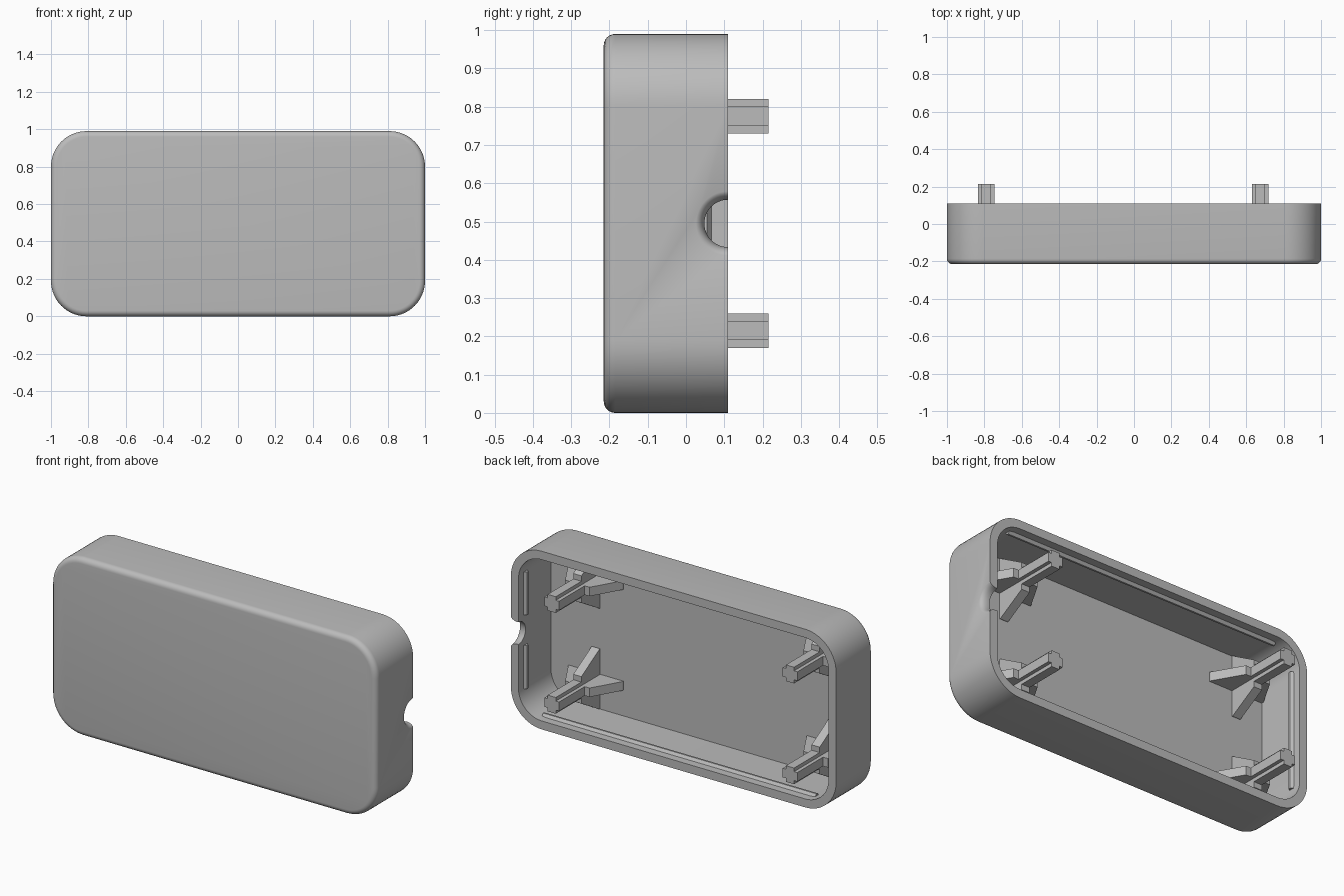
import bpy, bmesh, math

if "Cube" in bpy.data.objects:
    bpy.data.objects.remove(bpy.data.objects["Cube"])

grey = bpy.data.materials.new("plain grey")
grey.diffuse_color = (0.5, 0.5, 0.5, 1)
grey.use_nodes = True
grey.node_tree.nodes["Principled BSDF"].inputs["Base Color"].default_value = grey.diffuse_color

W, Z0, Z1 = 1.0, 0.0, 0.99          # half width, bottom, top
FRONT, RIM, FLOOR = -0.215, 0.11, -0.175
WALL, CORNER, FILLET = 0.047, 0.19, 0.03
MID = (Z0 + Z1) / 2


def finish(bm, name, angle=30):
    bmesh.ops.recalc_face_normals(bm, faces=bm.faces)
    me = bpy.data.meshes.new(name)
    bm.to_mesh(me)
    bm.free()
    me.materials.append(grey)
    ob = bpy.data.objects.new(name, me)
    bpy.context.collection.objects.link(ob)
    return ob


def select(ob):
    bpy.ops.object.select_all(action='DESELECT')
    ob.select_set(True)
    bpy.context.view_layer.objects.active = ob


def loft(bm, rings):
    """Skin point rings and cap both ends."""
    vs = [[bm.verts.new(p) for p in r] for r in rings]
    n = len(vs[0])
    for a, b in zip(vs, vs[1:]):
        for i in range(n):
            j = (i + 1) % n
            bm.faces.new((a[i], a[j], b[j], b[i]))
    bm.faces.new(vs[0])
    bm.faces.new(vs[-1])


def rounded_ring(inset, y, steps=14):
    """Rounded rectangle in the xz plane, moved inwards by inset."""
    r = CORNER - inset
    cx, cz = W - CORNER, (Z1 - Z0) / 2 - CORNER
    pts = []
    for k, (sx, sz) in enumerate(((1, 1), (-1, 1), (-1, -1), (1, -1))):
        for i in range(steps + 1):
            a = math.pi / 2 * (k + i / steps)
            pts.append((sx * cx + r * math.cos(a), y, MID + sz * cz + r * math.sin(a)))
    return pts


# Case shell: filleted front, open back
rings = []
for i in range(7):
    a = math.pi / 2 * i / 6
    rings.append(rounded_ring(FILLET * (1 - math.sin(a)), FRONT + FILLET * (1 - math.cos(a))))
rings += [rounded_ring(0, RIM), rounded_ring(WALL, RIM), rounded_ring(WALL, FLOOR)]
bm = bmesh.new()
loft(bm, rings)
shell = finish(bm, "case_shell")

# Cable notch with a flared outer edge
profile = [(0.90, 0.062), (0.965, 0.062), (0.98, 0.065), (0.99, 0.070), (0.997, 0.077),
           (1.0, 0.084), (1.05, 0.084)]
bm = bmesh.new()
loft(bm, [[(x, RIM + r * math.cos(t * math.tau / 48), MID + r * math.sin(t * math.tau / 48))
           for t in range(48)] for x, r in profile])
cutter = finish(bm, "notch_cutter")
cutter.hide_render = True
select(shell)
mod = shell.modifiers.new("notch", 'BOOLEAN')
mod.operation, mod.solver, mod.object = 'DIFFERENCE', 'EXACT', cutter
bpy.ops.object.modifier_apply(modifier=mod.name)
bpy.data.objects.remove(cutter)
select(shell)
bpy.ops.object.shade_smooth_by_angle(angle=math.radians(30))

# Snap ridges on the inner walls: (depth from wall, y) section
section = [(-0.005, 0.07), (0.015, 0.055), (0.015, 0.045), (-0.005, 0.03)]
bm = bmesh.new()
for s in (-1, 1):
    wall_z = MID - s * (MID - WALL)
    loft(bm, [[(x, y, wall_z + s * d) for d, y in section] for x in (-0.84, 0.84)])
for s, z0, z1 in ((-1, 0.17, 0.82), (1, 0.17, 0.41), (1, 0.58, 0.82)):
    loft(bm, [[(s * (W - WALL - d), y, z) for d, y in section] for z in (z0, z1)])
finish(bm, "snap_ridges")

# Standoffs: cross-shaped pins, each with four sloping ribs
T = 0.025                            # half thickness of the arms
TIP, SHOULDER = 0.215, -0.01
arm = [(T, FLOOR), (0.167, FLOOR), (0.167, FLOOR + 0.006), (0.075, SHOULDER),
       (0.045, SHOULDER), (0.045, TIP), (T, TIP)]
for side, px in (("left", -0.79), ("right", 0.675)):
    for level, pz in (("lower", 0.215), ("upper", 0.775)):
        bm = bmesh.new()
        loft(bm, [[(px + a * T, y, pz + b * T) for a, b in ((-1, -1), (1, -1), (1, 1), (-1, 1))]
                  for y in (FLOOR, TIP)])
        for k in range(4):
            c, s = ((1, 0), (0, 1), (-1, 0), (0, -1))[k]
            loft(bm, [[(px + c * d - s * t, y, pz + s * d + c * t) for d, y in arm]
                      for t in (-T, T)])
        finish(bm, f"{level}_{side}_standoff")
